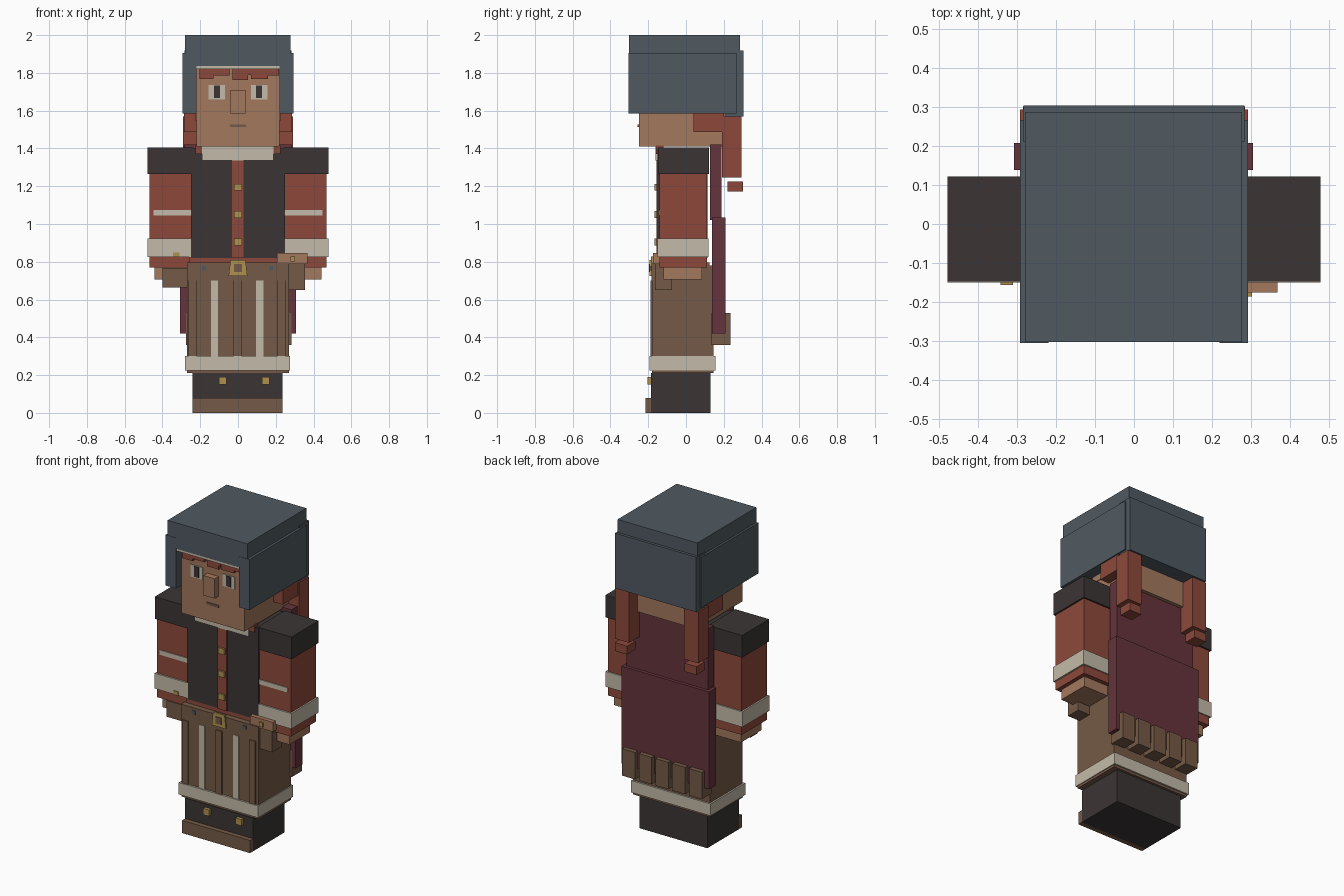
import bpy, bmesh

old = bpy.data.objects.get("Cube")
if old:
    bpy.data.objects.remove(old, do_unlink=True)


def linear(c):
    c /= 255
    return c / 12.92 if c <= 0.04045 else ((c + 0.055) / 1.055) ** 2.4


def material(name, r, g, b):
    m = bpy.data.materials.new(name)
    m.use_nodes = True
    col = (linear(r), linear(g), linear(b), 1)
    m.diffuse_color = col
    bsdf = m.node_tree.nodes["Principled BSDF"]
    bsdf.inputs["Base Color"].default_value = col
    bsdf.inputs["Roughness"].default_value = 0.9
    return m


SLATE = material("slate blue", 80, 90, 97)
SKIN = material("tan skin", 163, 120, 93)
RED = material("rust red", 141, 73, 59)
BLACK = material("charcoal", 59, 53, 52)
BROWN = material("leather brown", 117, 90, 71)
CREAM = material("cream", 196, 186, 168)
GOLD = material("brass", 176, 145, 80)
WINE = material("wine red", 101, 52, 60)


def boxes(name, mat, *bounds):
    """One object made of boxes, each (x0, x1, y0, y1, z0, z1)."""
    bm = bmesh.new()
    for b in bounds:
        vs = bmesh.ops.create_cube(bm, size=1)["verts"]
        for v in vs:
            v.co = [b[2 * i] if v.co[i] < 0 else b[2 * i + 1] for i in range(3)]
    mesh = bpy.data.meshes.new(name)
    bm.to_mesh(mesh)
    bm.free()
    mesh.materials.append(mat)
    ob = bpy.data.objects.new(name, mesh)
    bpy.context.collection.objects.link(ob)
    return ob


def pair(name, mat, x0, x1, *rest):
    """The same box on the left (+x) and right (-x) sides."""
    boxes("left_" + name, mat, (x0, x1, *rest))
    boxes("right_" + name, mat, (-x1, -x0, *rest))


# Boots
boxes("boots", BLACK, (-0.24, 0.235, -0.185, 0.13, 0, 0.21))
boxes("boot_toe", BROWN, (-0.24, 0.235, -0.215, -0.185, 0, 0.08))
for side, x in (("right", -0.08), ("left", 0.147)):
    boxes(side + "_boot_buckle", GOLD, (x - 0.02, x + 0.02, -0.205, -0.18, 0.15, 0.19))

# Skirt, its hem, folds and stripes
boxes("skirt", BROWN, (-0.27, 0.27, -0.18, 0.145, 0.21, 0.78))
boxes("skirt_hem", CREAM, (-0.28, 0.275, -0.192, 0.155, 0.225, 0.3))
boxes("skirt_folds", BROWN, *[(x - 0.021, x + 0.021, -0.188, -0.17, 0.3, 0.7)
                              for x in (-0.24, -0.003, 0.23)])
boxes("skirt_stripes", CREAM, *[(x - 0.019, x + 0.019, -0.185, -0.178, 0.3, 0.7)
                                for x in (-0.125, 0.115)])

# Belt, studs and buckle
boxes("belt", BROWN, (-0.27, 0.27, -0.183, 0.125, 0.7, 0.795))
boxes("belt_studs", SLATE, *[(x - 0.011, x + 0.011, -0.187, -0.18, 0.755, 0.778)
                             for x in (-0.18, 0.175)])
buckle = boxes("belt_buckle", GOLD, (-0.05, 0.05, -0.192, -0.18, 0.725, 0.81))
for v in buckle.data.vertices:
    if v.co.z > 0.8:
        v.co.x *= 0.8
boxes("buckle_centre", BROWN, (-0.02, 0.02, -0.196, -0.18, 0.745, 0.787))

# Torso, vest and front placket
boxes("tunic_hem", RED, (-0.26, 0.26, -0.148, 0.11, 0.77, 0.83))
boxes("vest", BLACK, (-0.25, 0.25, -0.15, 0.115, 0.82, 1.4))
boxes("placket", RED, (-0.032, 0.03, -0.157, -0.14, 0.82, 1.34))
boxes("buttons", GOLD, *[(-0.021, 0.021, -0.168, -0.15, z - 0.018, z + 0.018)
                         for z in (0.905, 1.05, 1.195)])
boxes("collar", CREAM, (-0.19, 0.187, -0.162, -0.12, 1.335, 1.412))
pair("collar_lock", RED, 0.187, 0.225, -0.158, -0.12, 1.37, 1.415)

# Arms
pair("shoulder", BLACK, 0.24, 0.478, -0.148, 0.122, 1.265, 1.405)
pair("sleeve", RED, 0.25, 0.468, -0.14, 0.112, 0.77, 1.27)
pair("sleeve_stripe", CREAM, 0.25, 0.447, -0.145, -0.137, 1.045, 1.075)
pair("cuff", CREAM, 0.245, 0.478, -0.15, 0.12, 0.825, 0.922)
pair("hand", SKIN, 0.265, 0.443, -0.12, 0.085, 0.705, 0.78)

# Hip pouches
boxes("left_pouch", BROWN, (0.225, 0.355, -0.165, -0.075, 0.65, 0.8))
boxes("left_pouch_flap", SKIN, (0.207, 0.368, -0.176, -0.14, 0.787, 0.847))
boxes("left_pouch_clasp", GOLD, (0.278, 0.303, -0.186, -0.17, 0.802, 0.828))
boxes("right_pouch", BROWN, (-0.4, -0.27, -0.142, -0.07, 0.665, 0.768))
boxes("right_clasp", GOLD, (-0.343, -0.31, -0.156, -0.14, 0.825, 0.85))

# Cape and the row of pockets along its bottom
boxes("cape_upper", WINE, (-0.285, 0.285, 0.128, 0.187, 1.02, 1.42))
boxes("cape_lower", WINE, (-0.308, 0.306, 0.138, 0.208, 0.42, 1.035))
boxes("cape_pockets", BROWN, *[(0.117 * i - 0.042, 0.117 * i + 0.048, 0.135, 0.236, 0.36, 0.53)
                               for i in range(-2, 3)])

# Head and face
boxes("head", SKIN, (-0.22, 0.22, -0.25, 0.21, 1.41, 1.85))
boxes("nose", SKIN, (-0.04, 0.04, -0.29, -0.24, 1.585, 1.71))
boxes("mouth", BROWN, (-0.042, 0.042, -0.256, -0.248, 1.513, 1.528))
pair("eye_white", CREAM, 0.07, 0.155, -0.254, -0.248, 1.66, 1.737)
pair("pupil", BLACK, 0.095, 0.128, -0.258, -0.251, 1.667, 1.733)
pair("ear", SKIN, 0.21, 0.225, -0.1, 0.04, 1.545, 1.6)

# Fringe: small blocks of differing length
fringe = [(-0.205, -0.13, 1.768), (-0.13, -0.045, 1.787), (-0.028, 0.052, 1.763),
          (0.052, 0.07, 1.79), (0.07, 0.158, 1.768), (0.158, 0.218, 1.787)]
boxes("fringe", RED, *[(a, b, -0.268 - 0.006 * (i % 2), -0.24, z, 1.825)
                       for i, (a, b, z) in enumerate(fringe)])
boxes("cap_lining", CREAM, (-0.22, 0.22, -0.298, -0.24, 1.82, 1.836))

# Side hair and braids
pair("side_hair", RED, 0.21, 0.285, 0.04, 0.2, 1.487, 1.6)
pair("braid", RED, 0.192, 0.292, 0.19, 0.294, 1.245, 1.569)
pair("braid_tip", RED, 0.2, 0.285, 0.22, 0.302, 1.172, 1.225)

# Cap with cheek guards and a neck guard
boxes("cap_crown", SLATE, (-0.28, 0.277, -0.303, 0.287, 1.836, 2.0))
pair("cap_cheek_guard", SLATE, 0.22, 0.293, -0.305, 0.267, 1.585, 1.905)
boxes("cap_neck_guard", SLATE, (-0.284, 0.284, 0.21, 0.304, 1.57, 1.918))
